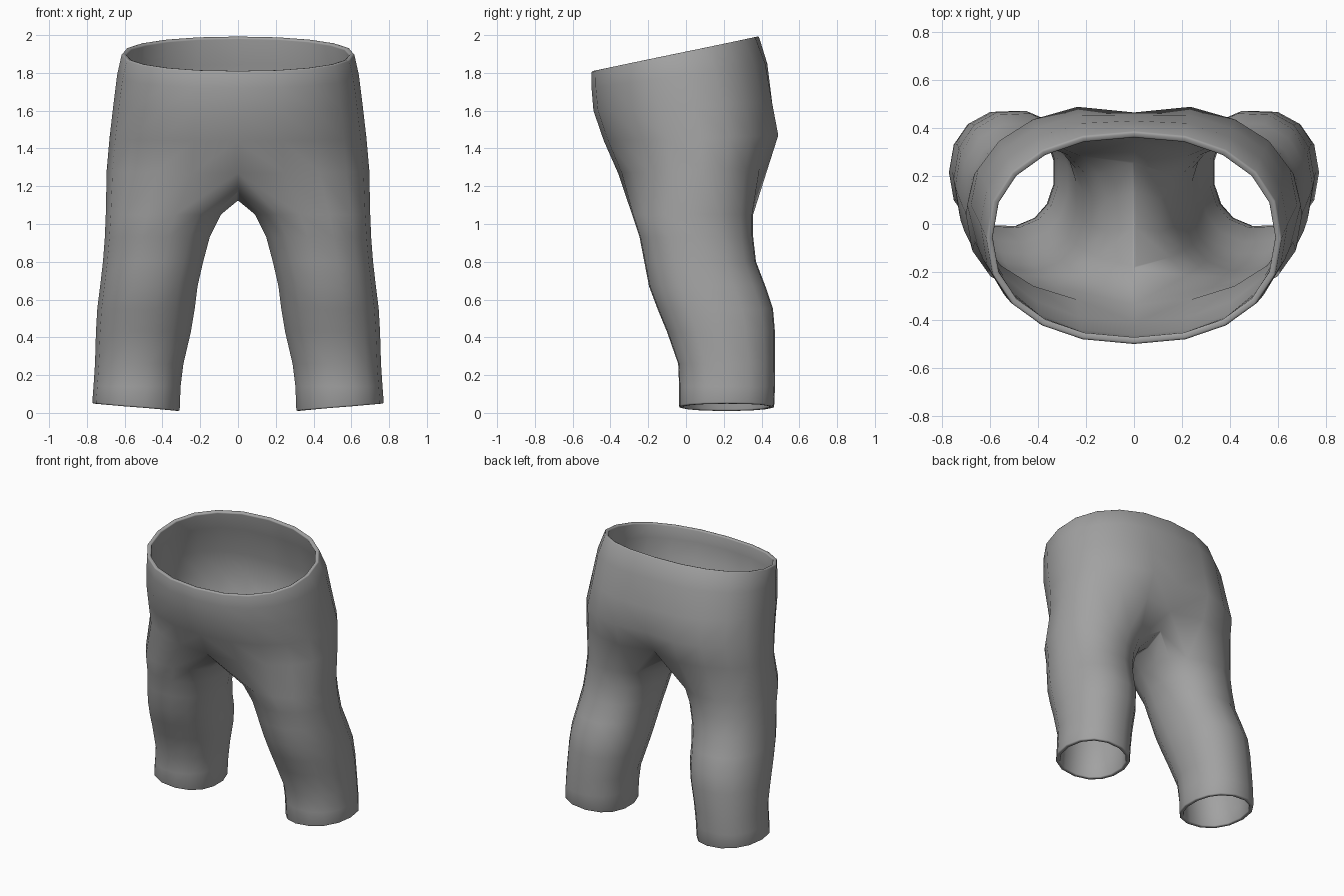
import bpy, bmesh, math

if "Cube" in bpy.data.objects:
    bpy.data.objects.remove(bpy.data.objects["Cube"], do_unlink=True)

grey = bpy.data.materials.new("grey cloth")
grey.use_nodes = True
colour = (0.36, 0.36, 0.36, 1)
grey.diffuse_color = colour
grey.node_tree.nodes["Principled BSDF"].inputs["Base Color"].default_value = colour

OUTER, INNER = 11, 4      # points around the outside / inside of a leg


def power(v, p):
    return math.copysign(abs(v) ** p, v)


def torso_row(zf, zb, w, yf, yb, yc, cleft):
    """Half ring from front centre round the side to back centre."""
    pts = []
    for i in range(OUTER):
        a = math.pi * (i / (OUTER - 1) - 0.5)
        x = w * power(math.cos(a), 0.9) if 0 < i < OUTER - 1 else 0
        s = power(math.sin(a), 0.9)
        y = yc + s * ((yb - yc) if s > 0 else (yc - yf))
        z = zf + (zb - zf) * (y - yf) / (yb - yf)
        if s > 0:
            y -= cleft * math.exp(-(x / 0.14) ** 2)
        pts.append((x, y, z))
    return pts


def leg_row(z, xin, xout, yf, yb, tilt=0):
    """Closed ring round one leg, starting at its front inner corner."""
    reach = math.radians(125)
    angles = [reach * (2 * i / (OUTER - 1) - 1) for i in range(OUTER)]
    gap = 2 * (math.pi - reach)
    angles += [reach + gap * (j + 1) / (INNER + 1) for j in range(INNER)]
    cx, rx, cy, ry = (xin + xout) / 2, (xout - xin) / 2, (yf + yb) / 2, (yb - yf) / 2
    return [(cx + rx * power(math.cos(a), 0.92), cy + ry * power(math.sin(a), 0.92),
             z + tilt * math.cos(a)) for a in angles]


# Waist to hip: front z, back z, half width, front y, back y, widest y, cleft
torso = [
    (1.81, 1.995, 0.615, -0.50, 0.385, -0.06, 0),
    (1.72, 1.85, 0.64, -0.50, 0.44, 0.0, 0.01),
    (1.60, 1.65, 0.66, -0.49, 0.475, 0.04, 0.02),
    (1.44, 1.47, 0.68, -0.435, 0.51, 0.08, 0.045),
    (1.27, 1.30, 0.695, -0.36, 0.455, 0.08, 0.08),
]
# Crotch seam, back to front: y, z
crotch = [(0.27, 1.19), (0.14, 1.13), (-0.02, 1.125), (-0.19, 1.17)]
# Leg: z, inner x, outer x, front y, back y
legs = [
    (1.05, 0.085, 0.70, -0.29, 0.36),
    (0.93, 0.145, 0.705, -0.25, 0.36),
    (0.80, 0.18, 0.715, -0.225, 0.375),
    (0.67, 0.21, 0.73, -0.20, 0.425),
    (0.55, 0.225, 0.745, -0.155, 0.465),
    (0.43, 0.245, 0.752, -0.105, 0.475),
    (0.26, 0.285, 0.757, -0.045, 0.475),
    (0.14, 0.30, 0.765, -0.04, 0.475),
    (0.03, 0.305, 0.772, -0.04, 0.47, 0.02),
]

# Left half, skinned ring by ring
bm = bmesh.new()


def add(points):
    return [bm.verts.new(p) for p in points]


def skin(upper, lower, closed):
    n = len(upper)
    for i in range(n if closed else n - 1):
        j = (i + 1) % n
        bm.faces.new((upper[i], lower[i], lower[j], upper[j]))


rows = [add(torso_row(*r)) for r in torso]
for a, b in zip(rows, rows[1:]):
    skin(a, b, False)
ring = rows[-1] + add([(0, y, z) for y, z in crotch])
for r in legs:
    lower = add(leg_row(*r))
    skin(ring, lower, True)
    ring = lower

# Right half
bmesh.ops.mirror(bm, geom=bm.verts[:] + bm.edges[:] + bm.faces[:],
                 axis='X', merge_dist=0.0005)
bmesh.ops.remove_doubles(bm, verts=bm.verts[:], dist=0.0005)
bmesh.ops.recalc_face_normals(bm, faces=bm.faces[:])
# Normals must face away from the body
front = min(bm.faces, key=lambda f: f.calc_center_median().y)
if front.normal.y > 0:
    bmesh.ops.reverse_faces(bm, faces=bm.faces[:])
mesh = bpy.data.meshes.new("trousers")
bm.to_mesh(mesh)
bm.free()
mesh.materials.append(grey)
trousers = bpy.data.objects.new("trousers", mesh)
bpy.context.collection.objects.link(trousers)
bpy.context.view_layer.objects.active = trousers
trousers.select_set(True)
bpy.ops.object.shade_smooth()

# Cloth thickness with rounded hems
cloth = trousers.modifiers.new("cloth thickness", 'SOLIDIFY')
cloth.thickness = 0.028
cloth.offset = -1
hem = trousers.modifiers.new("rounded hems", 'BEVEL')
hem.width = 0.008
hem.segments = 2
hem.limit_method = 'ANGLE'
hem.angle_limit = math.radians(65)
